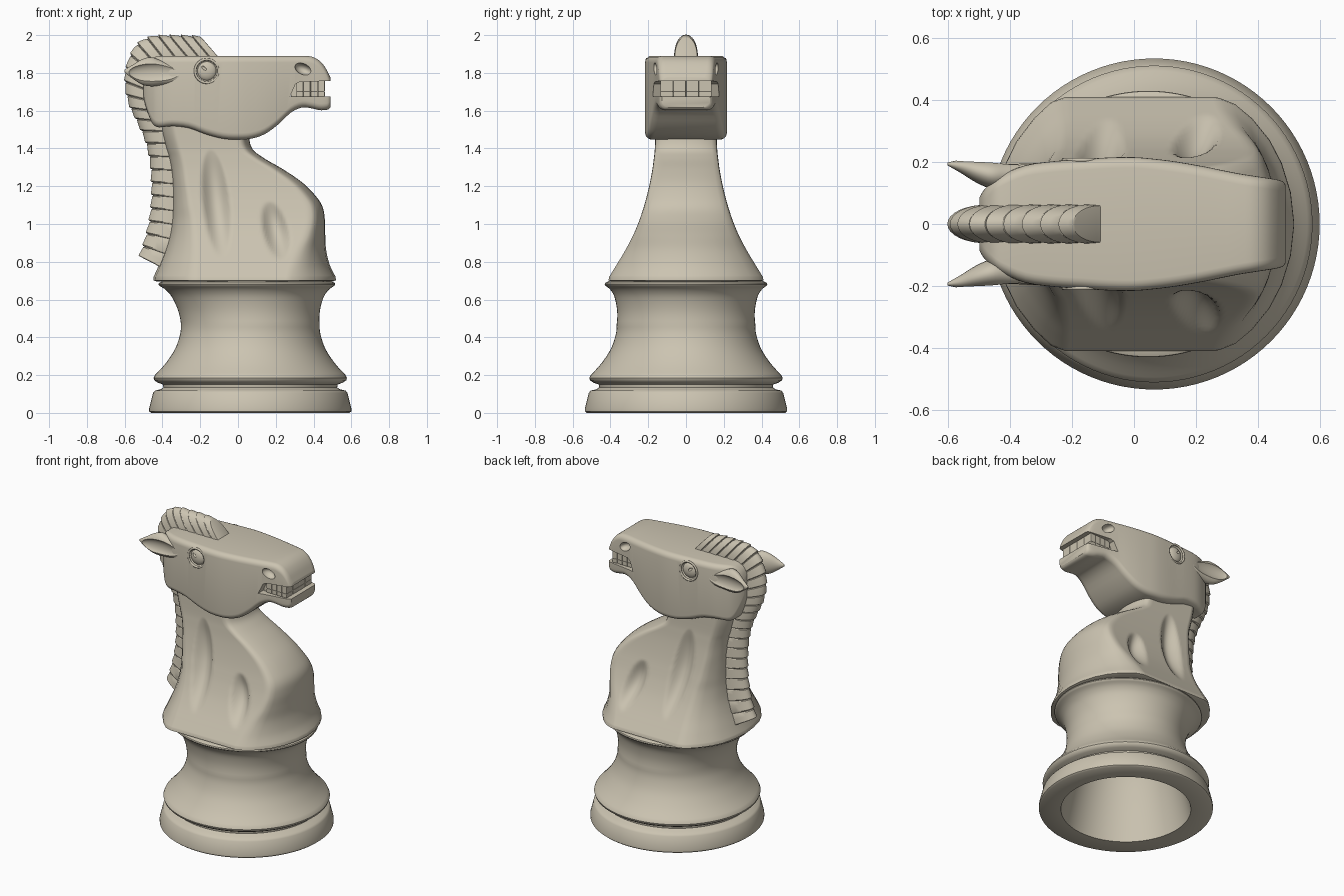
import bpy, bmesh, math
from mathutils import Matrix

cube = bpy.data.objects.get("Cube")
if cube:
    bpy.data.objects.remove(cube, do_unlink=True)

COLOUR = (0.60, 0.55, 0.44, 1)
mat = bpy.data.materials.new("warm stone")
mat.use_nodes = True
mat.diffuse_color = COLOUR
shader = mat.node_tree.nodes["Principled BSDF"]
shader.inputs["Base Color"].default_value = COLOUR
shader.inputs["Roughness"].default_value = 0.6


def finish(name, bm):
    bmesh.ops.recalc_face_normals(bm, faces=bm.faces)
    mesh = bpy.data.meshes.new(name)
    bm.to_mesh(mesh)
    bm.free()
    mesh.materials.append(mat)
    ob = bpy.data.objects.new(name, mesh)
    bpy.context.collection.objects.link(ob)
    return ob


def select(ob):
    bpy.ops.object.select_all(action='DESELECT')
    ob.select_set(True)
    bpy.context.view_layer.objects.active = ob


def smooth(ob, angle=35):
    select(ob)
    bpy.ops.object.shade_smooth_by_angle(angle=math.radians(angle))


def loft(name, rings):
    """Skin closed rings of equal length and cap both ends."""
    bm = bmesh.new()
    loops = [[bm.verts.new(p) for p in ring] for ring in rings]
    n = len(loops[0])
    for a, b in zip(loops, loops[1:]):
        for i in range(n):
            j = (i + 1) % n
            bm.faces.new((a[i], a[j], b[j], b[i]))
    bm.faces.new(loops[0])
    bm.faces.new(loops[-1])
    return finish(name, bm)


def curve_at(rows, t):
    """Smooth curve through rows of values, t from 0 to 1."""
    t *= len(rows) - 1
    i = min(int(t), len(rows) - 2)
    f = t - i
    a, b, c, d = (rows[min(max(k, 0), len(rows) - 1)] for k in range(i - 1, i + 3))
    return [0.5 * (2 * q + (r - p) * f + (2*p - 5*q + 4*r - s) * f**2
                   + (3*q - p - 3*r + s) * f**3) for p, q, r, s in zip(a, b, c, d)]


def smooth_rows(rows, steps=4):
    n = (len(rows) - 1) * steps
    return [curve_at(rows, i / n) for i in range(n + 1)]


def ellipsoid(name, centre, radii, tilt=0):
    bm = bmesh.new()
    m = (Matrix.Translation(centre) @ Matrix.Rotation(math.radians(tilt), 4, 'Y')
         @ Matrix.Diagonal((*radii, 1)))
    bmesh.ops.create_uvsphere(bm, u_segments=32, v_segments=20, radius=1, matrix=m)
    return finish(name, bm)


def box(name, centre, size, bevel):
    bm = bmesh.new()
    m = Matrix.Translation(centre) @ Matrix.Diagonal((*size, 1))
    bmesh.ops.create_cube(bm, size=1, matrix=m)
    bmesh.ops.bevel(bm, geom=bm.edges[:], offset=bevel, segments=2, affect='EDGES', profile=0.5)
    return finish(name, bm)


def carve(ob, cutters):
    for c in cutters:
        c.hide_render = True
        mod = ob.modifiers.new("carve", 'BOOLEAN')
        mod.operation, mod.solver, mod.object = 'DIFFERENCE', 'EXACT', c
        select(ob)
        bpy.ops.object.modifier_apply(modifier=mod.name)
        bpy.data.objects.remove(c, do_unlink=True)


# Turned pedestal, hollow underneath, narrowing sideways toward the top flange
hollow = smooth_rows([(0.002, 0.62), (0.16, 0.59), (0.27, 0.47), (0.335, 0.28), (0.40, 0)])
foot = [(0.525, 0), (0.535, 0.008), (0.535, 0.025), (0.515, 0.105), (0.505, 0.118), (0.475, 0.125),
        (0.46, 0.135), (0.462, 0.15), (0.49, 0.16), (0.508, 0.172), (0.512, 0.185)]
waist = smooth_rows([(0.505, 0.20), (0.45, 0.26), (0.40, 0.335), (0.373, 0.41), (0.367, 0.47),
                     (0.375, 0.54), (0.40, 0.61), (0.43, 0.65), (0.462, 0.672)])
flange = [(0.468, 0.68), (0.466, 0.688), (0.445, 0.697), (0.002, 0.697)]
rings = [[(r * math.cos(a), r * math.sin(a), z) for a in (math.tau * i / 96 for i in range(96))]
         for r, z in hollow]
for r, z in foot + waist + flange:
    k = max(0, min(1, (z - 0.47) / 0.2))
    rings.append([(r * math.cos(a) - 0.018 * k, r * math.sin(a) * (1 - 0.08 * k), z)
                  for a in (math.tau * i / 96 for i in range(96))])
smooth(loft("pedestal", [[(x + 0.065, y, z) for x, y, z in ring] for ring in rings]), 40)


def scoop(x, z, cx, cz, half_length, half_width, lean, depth):
    """Depth of a soft leaf-shaped hollow at a point on the side of the neck."""
    u = ((z - cz) * math.cos(lean) - (x - cx) * math.sin(lean)) / half_length
    v = ((x - cx) * math.cos(lean) + (z - cz) * math.sin(lean)) / half_width
    d = u * u + v * v
    return depth * (1 - d) ** 1.3 if d < 1 else 0


# Neck and chest: height, back x, front x, half width, back rounding, front bulge
rows = [(0.72, -0.447, 0.517, 0.407, 0.225, 0.225), (0.78, -0.42, 0.487, 0.37, 0.2, 0.18),
        (0.86, -0.388, 0.467, 0.322, 0.17, 0.13), (0.94, -0.364, 0.462, 0.28, 0.14, 0.088),
        (1.02, -0.352, 0.46, 0.247, 0.12, 0.066), (1.09, -0.348, 0.448, 0.224, 0.1, 0.06),
        (1.15, -0.348, 0.41, 0.207, 0.09, 0.058), (1.22, -0.35, 0.34, 0.191, 0.08, 0.056),
        (1.29, -0.358, 0.238, 0.178, 0.08, 0.052), (1.35, -0.37, 0.135, 0.17, 0.08, 0.048),
        (1.40, -0.385, 0.075, 0.165, 0.08, 0.045), (1.48, -0.405, 0.055, 0.162, 0.08, 0.045),
        (1.58, -0.42, 0.045, 0.16, 0.08, 0.045)]
lip = [(0.695, -0.43, 0.50, 0.395, 0.225, 0.225), (0.702, -0.448, 0.518, 0.41, 0.225, 0.225)]
front = [(0, 0), (0.05, 0.25), (0.18, 0.48), (0.35, 0.66), (0.6, 0.83), (0.85, 0.945)]
back = [(0.8, 0.96), (0.55, 0.83), (0.3, 0.65), (0.15, 0.48), (0.05, 0.25), (0, 0)]
SIDE = 40
rings = []
for z, xb, xf, w, rb, rf in lip + smooth_rows(rows, 6):
    half = [(xf - rf * u, w * v) for u, v in front]
    half.append((xf - rf - 0.007, w * 0.985))
    start, end = xf - rf - 0.028, xb + rb
    for i in range(SIDE + 1):
        x = start + (end - start) * i / SIDE
        dent = (scoop(x, z, -0.115, 1.11, 0.285, 0.075, 0.11, 0.05)
                + scoop(x, z, 0.2, 0.965, 0.16, 0.07, 0.25, 0.05))
        half.append((x, w - dent))
    half += [(xb + rb * u, w * v) for u, v in back]
    ring = half + [(x, -y) for x, y in half[-2:0:-1]]
    rings.append([(x, y, z) for x, y in ring])
smooth(loft("neck", rings), 55)

# Head: x, underside z, top z, half width
rows = [(-0.50, 1.67, 1.81, 0.085), (-0.485, 1.61, 1.85, 0.11), (-0.455, 1.535, 1.878, 0.14),
        (-0.42, 1.512, 1.888, 0.162), (-0.35, 1.518, 1.89, 0.19), (-0.26, 1.508, 1.89, 0.203),
        (-0.17, 1.475, 1.89, 0.209), (-0.08, 1.452, 1.89, 0.215), (0.0, 1.447, 1.89, 0.216),
        (0.07, 1.452, 1.89, 0.21), (0.14, 1.475, 1.89, 0.201), (0.21, 1.525, 1.89, 0.189),
        (0.28, 1.59, 1.89, 0.175), (0.34, 1.617, 1.89, 0.163), (0.39, 1.612, 1.886, 0.155),
        (0.43, 1.603, 1.866, 0.149), (0.46, 1.603, 1.832, 0.144), (0.48, 1.608, 1.795, 0.138),
        (0.49, 1.618, 1.775, 0.128)]
rings = []
for x, z0, z1, w in smooth_rows(rows, 3):
    ring, r = [], 0.035
    for k, (sy, zc) in enumerate(((1, z1 - r), (-1, z1 - r), (-1, z0 + r), (1, z0 + r))):
        for j in range(6):
            a = math.pi / 2 * (k + j / 5)
            ring.append((x, sy * (w - r) + r * math.cos(a), zc + r * math.sin(a)))
    rings.append(ring)
head = loft("head", rings)
mouth = [(0.275, 1.675), (0.6, 1.675), (0.6, 1.762), (0.325, 1.752), (0.305, 1.742)]
cuts = [loft("cutter", [[(x, y, z) for x, z in mouth] for y in (-0.3, 0.3)])]
for s in (1, -1):
    cuts.append(ellipsoid("cutter", (-0.165, s * 0.215, 1.81), (0.066, 0.03, 0.066)))
    cuts.append(ellipsoid("cutter", (0.345, s * 0.17, 1.82), (0.046, 0.045, 0.029), 25))
carve(head, cuts)
smooth(head, 32)

# Eyes and ears
for s, side in ((1, "left"), (-1, "right")):
    eye = ellipsoid(side + "_eye", (-0.165, s * 0.188, 1.81), (0.052, 0.025, 0.052))
    carve(eye, [ellipsoid("cutter", (-0.182, s * 0.217, 1.827), (0.02, 0.014, 0.009), 40)])
    smooth(eye)
    bpy.ops.mesh.primitive_torus_add(major_radius=0.062, minor_radius=0.007, major_segments=40,
                                     minor_segments=8, location=(-0.165, s * 0.207, 1.81),
                                     rotation=(math.pi / 2, 0, 0))
    rim = bpy.context.object
    rim.name = side + "_eye_rim"
    rim.data.materials.append(mat)
    smooth(rim, 60)
    # x, y, centre z, half thickness, half height
    ear_rows = [(-0.29, 0.178, 1.79, 0.018, 0.04), (-0.35, 0.168, 1.792, 0.032, 0.05),
                (-0.41, 0.16, 1.80, 0.044, 0.066), (-0.46, 0.16, 1.806, 0.046, 0.077),
                (-0.51, 0.171, 1.805, 0.037, 0.066), (-0.56, 0.186, 1.806, 0.021, 0.035),
                (-0.602, 0.194, 1.81, 0.005, 0.006)]
    rings = [[(x, s * (y + ry * math.cos(a)), z + rz * math.sin(a))
              for a in (math.tau * i / 24 for i in range(24))]
             for x, y, z, ry, rz in smooth_rows(ear_rows)]
    ear = loft(side + "_ear", rings)
    carve(ear, [ellipsoid("cutter", (-0.44, s * 0.215, 1.80), (0.145, 0.036, 0.055))])
    smooth(ear, 35)

# Teeth: a row filling the mouth above a low row
for i in range(4):
    for j in range(4):
        x, y = 0.327 + 0.038 * i, (j - 1.5) * 0.068
        box("upper_tooth", (x, y, 1.733), (0.037, 0.067, 0.064), 0.004)
        box("lower_tooth", (x, y, 1.688), (0.037, 0.067, 0.028), 0.004)
box("mouth_core", (0.36, 0, 1.718), (0.16, 0.25, 0.09), 0.005)

# Mane: inner x, z and outer x, z, swept as overlapping locks
path = [(-0.10, 1.88, -0.20, 1.995), (-0.18, 1.88, -0.28, 2.0), (-0.27, 1.88, -0.37, 2.0),
        (-0.36, 1.865, -0.46, 1.995), (-0.43, 1.83, -0.54, 1.95), (-0.46, 1.77, -0.588, 1.85),
        (-0.46, 1.69, -0.60, 1.74), (-0.44, 1.61, -0.577, 1.63), (-0.41, 1.53, -0.535, 1.54),
        (-0.37, 1.44, -0.492, 1.44), (-0.34, 1.33, -0.468, 1.335), (-0.325, 1.22, -0.46, 1.23),
        (-0.325, 1.11, -0.46, 1.125), (-0.33, 1.0, -0.472, 1.02), (-0.35, 0.88, -0.495, 0.92),
        (-0.40, 0.765, -0.525, 0.83)]
LOCKS = 23
rings = []
for k in range(LOCKS):
    for f, size in ((0.0, 0.91), (0.07, 0.96), (0.4, 0.985), (0.9, 1.02), (0.98, 0.97)):
        xi, zi, xo, zo = curve_at(path, (k + f) / LOCKS)
        ring = []
        for i in range(17):
            a = math.pi * i / 16
            h = size * math.sin(a) ** 0.9 if 0 < i < 16 else 0
            ring.append((xi + (xo - xi) * h, 0.062 * size * math.cos(a), zi + (zo - zi) * h))
        rings.append(ring)
smooth(loft("mane", rings), 28)
